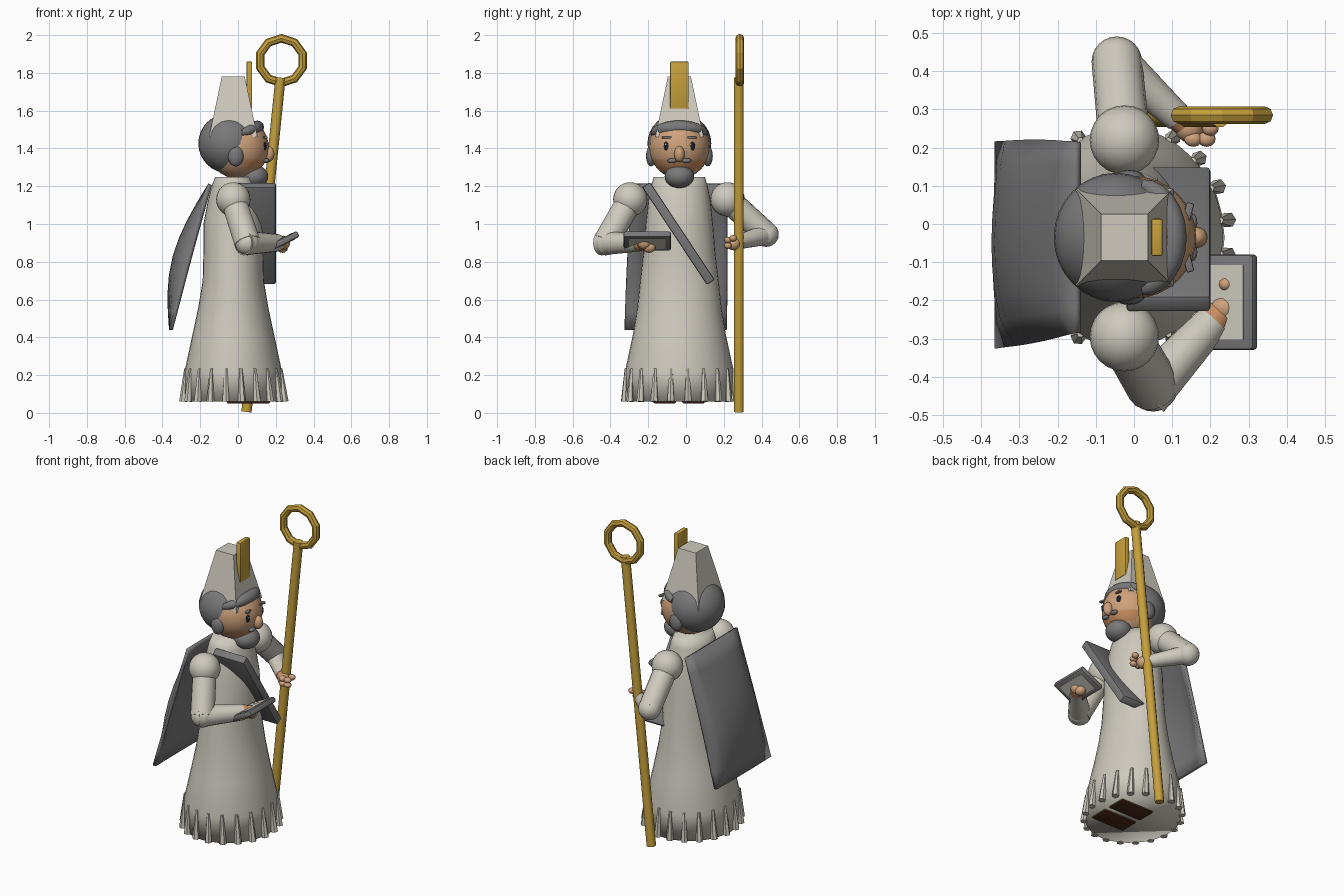
import bpy, bmesh, math
from mathutils import Vector, Matrix

cube = bpy.data.objects.get("Cube")
if cube:
    bpy.data.objects.remove(cube, do_unlink=True)


def material(name, rgb):
    m = bpy.data.materials.new(name)
    m.use_nodes = True
    m.diffuse_color = (*rgb, 1)
    bsdf = next(n for n in m.node_tree.nodes if n.type == 'BSDF_PRINCIPLED')
    bsdf.inputs["Base Color"].default_value = (*rgb, 1)
    return m


CREAM = material("cream cloth", (.62, .59, .51))
GREY = material("grey", (.19, .19, .195))
GOLD = material("gold", (.56, .35, .045))
SKIN = material("skin", (.62, .36, .2))
BLUSH = material("dark skin", (.58, .27, .12))
BROWN = material("brown leather", (.07, .025, .01))
BLACK = material("eye black", (.01, .014, .022))

CY = -.035  # body's middle in y


def finish(name, bm, mat, angle=40, matrix=None):
    if matrix:
        bmesh.ops.transform(bm, matrix=matrix, verts=bm.verts)
    bmesh.ops.recalc_face_normals(bm, faces=bm.faces)
    mesh = bpy.data.meshes.new(name)
    bm.to_mesh(mesh)
    bm.free()
    mesh.materials.append(mat)
    ob = bpy.data.objects.new(name, mesh)
    bpy.context.scene.collection.objects.link(ob)
    bpy.ops.object.select_all(action='DESELECT')
    ob.select_set(True)
    bpy.context.view_layer.objects.active = ob
    if angle:
        bpy.ops.object.shade_smooth_by_angle(angle=math.radians(angle))
    return ob


def ball(name, loc, radii, mat, segs=24):
    bm = bmesh.new()
    bmesh.ops.create_uvsphere(bm, u_segments=segs, v_segments=segs // 2, radius=1)
    return finish(name, bm, mat, 60, Matrix.Translation(loc) @ Matrix.Diagonal((*radii, 1)))


def rod(name, a, b, r1, r2, mat, segs=16):
    a, b = Vector(a), Vector(b)
    bm = bmesh.new()
    bmesh.ops.create_cone(bm, cap_ends=True, segments=segs, radius1=r1, radius2=r2,
                          depth=(b - a).length)
    turn = (b - a).to_track_quat('Z', 'Y').to_matrix().to_4x4()
    return finish(name, bm, mat, 50, Matrix.Translation((a + b) / 2) @ turn)


def box(name, loc, size, mat, bevel=0.0, rot=None):
    bm = bmesh.new()
    bmesh.ops.create_cube(bm, size=1, matrix=Matrix.Diagonal((*size, 1)))
    if bevel:
        bmesh.ops.bevel(bm, geom=bm.edges[:], offset=bevel, segments=2, affect='EDGES', profile=.5)
    return finish(name, bm, mat, 35, Matrix.Translation(loc) @ (rot or Matrix()))


def skin_rings(bm, rings):
    """Bridge a list of closed vertex rings and cap both ends."""
    for low, high in zip(rings, rings[1:]):
        n = len(low)
        for i in range(n):
            j = (i + 1) % n
            bm.faces.new((low[i], low[j], high[j], high[i]))
    bm.faces.new(rings[0])
    bm.faces.new(rings[-1])


# Robe: oval rings, each (z, x radius, y radius)
profile = [(.06, .262, .285), (.22, .258, .288), (.42, .215, .245), (.56, .185, .223),
           (.7, .162, .208), (.85, .158, .19), (1, .158, .178), (1.12, .135, .165),
           (1.2, .115, .15), (1.25, .095, .135)]
bm = bmesh.new()
rings = []
for z, rx, ry in profile:
    angles = [math.tau * i / 32 for i in range(32)]
    rings.append([bm.verts.new((-.025 + rx * math.cos(a), CY + ry * math.sin(a), z)) for a in angles])
skin_rings(bm, rings)
finish("robe", bm, CREAM, 100)

# Fringe around the hem
for i in range(20):
    c, s = math.cos(math.tau * (i + .5) / 20), math.sin(math.tau * (i + .5) / 20)
    rod("hem_tassel", (-.022 + .272 * c, CY + .292 * s, .06),
        (-.025 + .254 * c, CY + .284 * s, .235), .021, .009, CREAM, 6)

# Feet
for y in (-.113, .04):
    box("foot", (.055, y, .075), (.23, .12, .05), BROWN, .008)

# Head, with a darker strip across the cheeks
head = ball("head", (0, CY, 1.405), (.163, .16, .165), SKIN, 32)
head.data.materials.append(BLUSH)
for p in head.data.polygons:
    if 1.30 < p.center.z < 1.335 and p.center.x > .04:
        p.material_index = 1
ball("hair", (-.047, CY, 1.427), (.163, .169, .16), GREY, 32)
ball("beard", (.085, CY, 1.252), (.075, .078, .062), GREY)
ball("nose", (.163, CY, 1.37), (.03, .028, .042), SKIN, 16)
for s in (-1, 1):
    ball("side_lock", (-.012, CY + s * .15, 1.36), (.042, .027, .055), GREY, 16)
    ball("eye", (.138, CY + s * .066, 1.412), (.014, .017, .026), BLACK, 16)
    ball("eye_glint", (.15, CY + s * .066 - .006, 1.421), (.004, .005, .006), CREAM, 8)
    box("eyebrow", (.142, CY + s * .066, 1.458), (.02, .05, .012), GREY, .004,
        Matrix.Rotation(-s * .25, 4, 'Z'))
    ball("moustache", (.15, CY + s * .038, 1.335), (.016, .026, .013), GREY, 12)

# Rolled fringe of hair: a tapered tube across the forehead
bm = bmesh.new()
rings = []
for k in range(13):
    t = math.radians(-84 + 14 * k)
    r = .036 * (1 - .5 * (abs(k - 6) / 6) ** 2)
    centre = Vector((.01 + .092 * math.cos(t), CY + .135 * math.sin(t), 1.478 + .034 * math.cos(t)))
    out = Vector((math.cos(t), math.sin(t), 0))
    rings.append([bm.verts.new(centre + out * r * math.cos(a) + Vector((0, 0, r * math.sin(a))))
                  for a in [math.tau * i / 12 for i in range(12)]])
skin_rings(bm, rings)
finish("hair_roll", bm, GREY, 60)

# Four-sided tall hat with a gold plate
bm = bmesh.new()
bmesh.ops.create_cone(bm, cap_ends=True, segments=4, radius1=.128 * math.sqrt(2),
                      radius2=.061 * math.sqrt(2), depth=.32)
finish("hat", bm, CREAM, 0, Matrix.Translation((-.025, CY, 1.62)) @ Matrix.Rotation(math.pi / 4, 4, 'Z'))
box("hat_plate", (.06, CY, 1.735), (.03, .098, .25), GOLD, .006)

# Board worn slantwise across the chest
box("chest_board", (.09, -.04, .95), (.22, .05, .62), GREY, .01,
    Matrix.Rotation(math.radians(33.5), 4, 'X'))

# Cape: a sloping sheet that bulges backwards in the middle
bm = bmesh.new()
N = 8
grid = []
for i in range(N + 1):
    v = i / N
    row = []
    for j in range(N + 1):
        u = j / N
        bulge = .085 * math.sin(math.pi * v) * math.sin(math.pi * u) ** .5
        row.append(bm.verts.new((-.148 - .207 * v - bulge,
                                 -.285 + .5 * u - .04 * v * (1 - u), 1.21 - .77 * v)))
    grid.append(row)
for i in range(N):
    for j in range(N):
        bm.faces.new((grid[i][j], grid[i][j + 1], grid[i + 1][j + 1], grid[i + 1][j]))
cape = finish("cape", bm, GREY, 50)
solid = cape.modifiers.new("thickness", 'SOLIDIFY')
solid.thickness = .02
solid.offset = 0

# Arms: shoulder, upper sleeve, forearm sleeve, cuff, hand
arms = {
    "right": ((-.025, -.295, 1.13), (.05, -.425, .9), (.225, -.235, .9), (.068, .07), (.066, .046)),
    "left": ((-.025, .22, 1.13), (-.045, .425, .945), (.13, .265, .9), (.068, .066), (.058, .038)),
}
for side, (shoulder, elbow, wrist, upper, lower) in arms.items():
    ball(side + "_shoulder", shoulder, (.091, .091, .091), CREAM)
    rod(side + "_upper_arm", shoulder, elbow, *upper, CREAM)
    e, w = Vector(elbow), Vector(wrist)
    d = (w - e).normalized()
    ball(side + "_elbow", elbow, (.066, .066, .066), CREAM)
    rod(side + "_forearm", e - d * .03, w - d * .02, *lower, CREAM)
    rod(side + "_cuff", w - d * .025, w + d * .005, lower[1] * .95, lower[1] * .85, BLUSH)
    ball(side + "_palm", w + d * .02, (.038, .038, .036), SKIN, 16)

for z in (.885, .915):
    for x in (.155, .19):
        ball("left_finger", (x, .222, z), (.024, .02, .017), SKIN, 12)
ball("left_thumb", (.2, .25, .925), (.022, .02, .018), SKIN, 12)
ball("right_thumb", (.24, -.158, .92), (.018, .018, .018), SKIN, 12)
ball("right_fingers", (.235, -.195, .875), (.03, .035, .028), SKIN, 12)

# Tablet resting in the right hand, with a pale panel on each face
tilt = Matrix.Rotation(math.radians(-27), 4, 'Y')
mid = Vector((.243, -.205, .91))
box("tablet", mid, (.17, .25, .034), GREY, .01, tilt)
for s in (-1, 1):
    box("tablet_panel", mid + tilt.to_3x3() @ Vector((0, 0, s * .016)),
        (.115, .195, .006), CREAM, 0, tilt)

# Staff with a faceted ring on top
rod("staff", (.045, .28, .005), (.225, .28, 1.775), .027, .027, GOLD, 10)
bm = bmesh.new()
rings = []
for k in range(10):
    a = math.tau * (k + .5) / 10
    out = Vector((math.cos(a), 0, math.sin(a)))
    rings.append([bm.verts.new(Vector((.23, .285, 1.865)) + out * (.118 + .023 * math.cos(b))
                               + Vector((0, .023 * math.sin(b), 0)))
                  for b in [math.tau * i / 8 for i in range(8)]])
for k in range(10):
    p, q = rings[k], rings[(k + 1) % 10]
    for i in range(8):
        j = (i + 1) % 8
        bm.faces.new((p[i], p[j], q[j], q[i]))
finish("staff_ring", bm, GOLD, 30)
